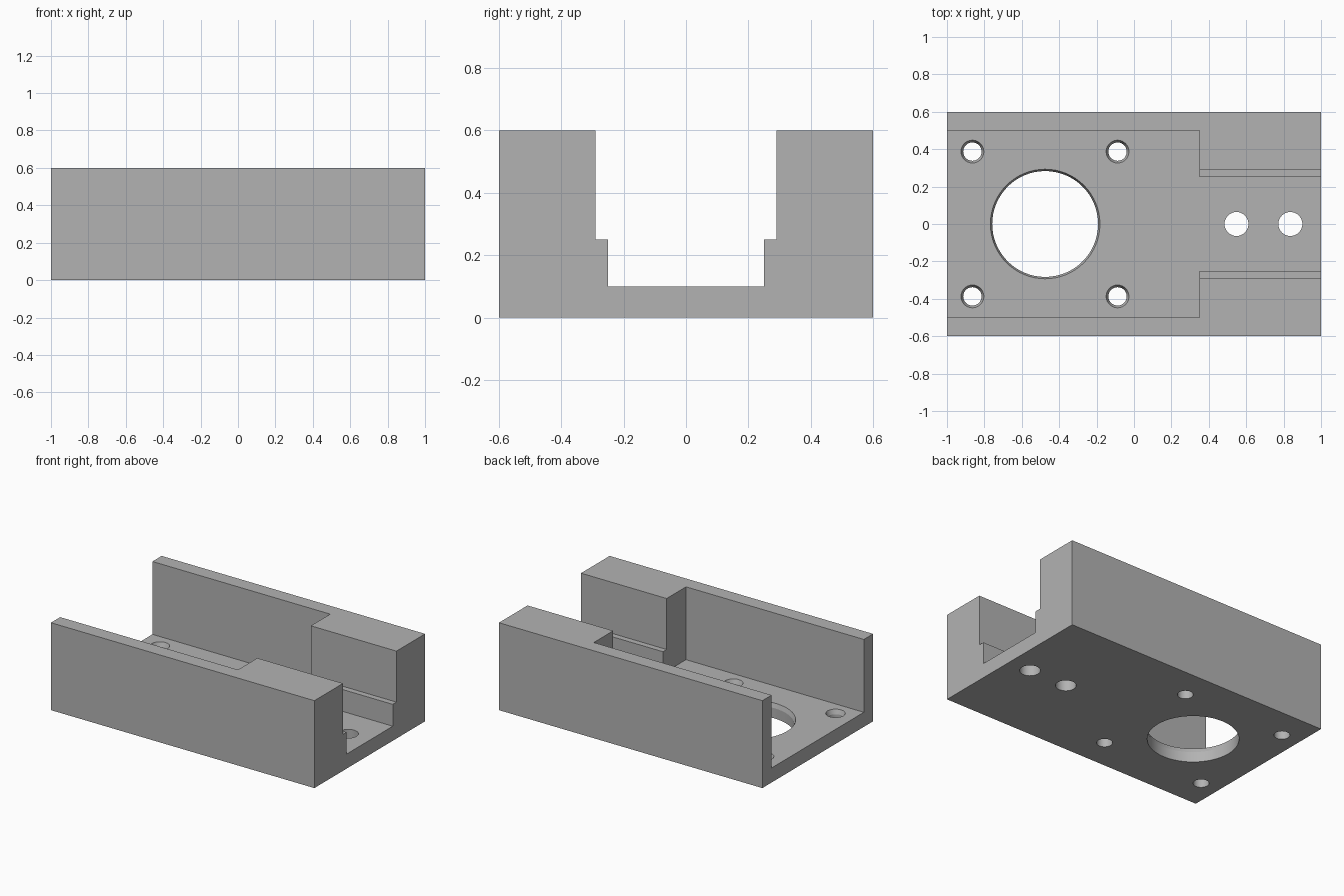
import bpy
import bmesh
import math

default = bpy.data.objects.get("Cube")
if default:
    bpy.data.objects.remove(default, do_unlink=True)

LENGTH, WIDTH, HEIGHT, FLOOR = 2.0, 1.2, 0.6, 0.1

grey = bpy.data.materials.new("machined grey")
grey.use_nodes = True
colour = (0.45, 0.45, 0.45, 1)
grey.diffuse_color = colour
grey.node_tree.nodes["Principled BSDF"].inputs["Base Color"].default_value = colour


def loft(name, loops):
    """Closed solid through a stack of matching vertex loops."""
    bm = bmesh.new()
    rings = [[bm.verts.new(p) for p in loop] for loop in loops]
    n = len(rings[0])
    for low, high in zip(rings, rings[1:]):
        for i in range(n):
            j = (i + 1) % n
            bm.faces.new((low[i], low[j], high[j], high[i]))
    bm.faces.new(rings[0])
    bm.faces.new(rings[-1])
    bmesh.ops.recalc_face_normals(bm, faces=bm.faces[:])
    mesh = bpy.data.meshes.new(name)
    bm.to_mesh(mesh)
    bm.free()
    obj = bpy.data.objects.new(name, mesh)
    bpy.context.collection.objects.link(obj)
    return obj


def prism(name, outline, z0, z1):
    return loft(name, [[(x, y, z) for x, y in outline] for z in (z0, z1)])


def rectangle(x0, x1, half):
    return [(x0, -half), (x1, -half), (x1, half), (x0, half)]


def hole(name, x, y, profile, sides=64):
    """Turned cutter from (radius, height) pairs."""
    angles = [2 * math.pi * i / sides for i in range(sides)]
    return loft(name, [[(x + r * math.cos(a), y + r * math.sin(a), z) for a in angles]
                       for r, z in profile])


def countersunk(r, rim):
    return [(r, -0.1), (r, FLOOR - 0.03), (rim, FLOOR), (rim, FLOOR + 0.1)]


# Solid housing block
body = prism("housing_block", rectangle(-LENGTH / 2, LENGTH / 2, WIDTH / 2), 0, HEIGHT)
body.data.materials.append(grey)

# Wide pocket that narrows into a channel, open at both ends
step, wide, narrow, out = 0.35, 0.5, 0.25, 1.1
side = [(-out, wide), (step, wide), (step, narrow), (out, narrow)]
plan = side + [(x, -y) for x, y in reversed(side)]
cutters = [prism("pocket_cutter", plan, FLOOR, 0.8)]

# Ledge along both walls of the narrow channel
cutters.append(prism("ledge_cutter", rectangle(0.2, 1.2, 0.29), 0.25, 0.9))

# Large bore with four fixing holes around it
cutters.append(hole("bore_cutter", -0.475, 0, countersunk(0.283, 0.293)))
for x in (-0.864, -0.088):
    for y in (-0.387, 0.387):
        cutters.append(hole("fixing_cutter", x, y, countersunk(0.049, 0.061)))

# Two plain holes in the channel floor
for x in (0.548, 0.836):
    cutters.append(hole("channel_hole_cutter", x, 0, [(0.064, -0.1), (0.064, 0.2)]))

for cutter in cutters:
    cutter.hide_render = True
    cut = body.modifiers.new(cutter.name, 'BOOLEAN')
    cut.operation = 'DIFFERENCE'
    cut.solver = 'EXACT'
    cut.object = cutter

# Bake the cuts and drop the helpers
graph = bpy.context.evaluated_depsgraph_get()
baked = bpy.data.meshes.new_from_object(body.evaluated_get(graph))
body.modifiers.clear()
body.data = baked
baked.name = "housing_block"
baked.materials.clear()
baked.materials.append(grey)
for face in baked.polygons:
    face.material_index = 0
for cutter in cutters:
    bpy.data.objects.remove(cutter, do_unlink=True)

# Smooth round walls, crisp edges
bpy.ops.object.select_all(action='DESELECT')
body.select_set(True)
bpy.context.view_layer.objects.active = body
bpy.ops.object.shade_smooth_by_angle(angle=math.radians(12))
